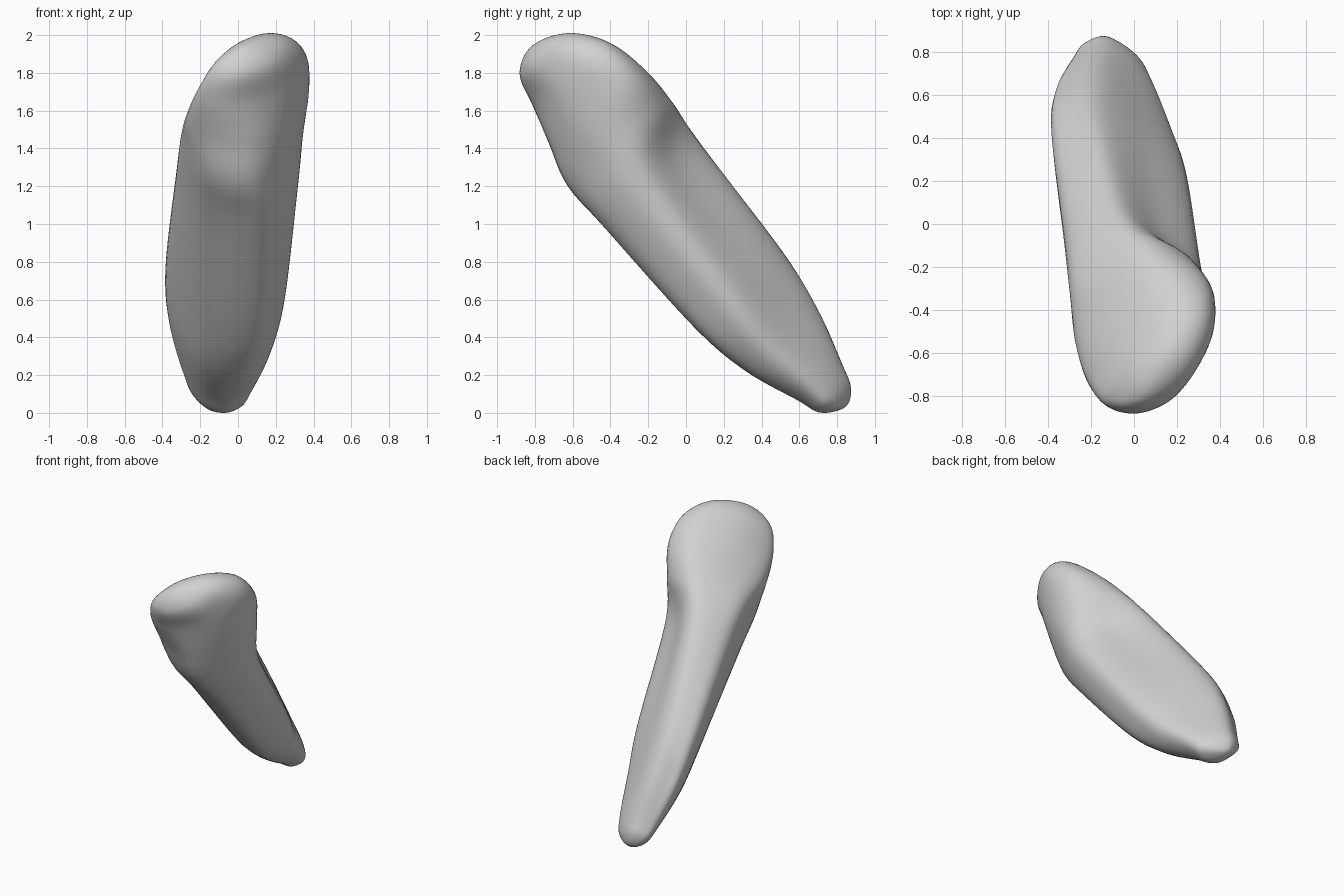
import bpy
import bmesh
from mathutils import Vector

cube = bpy.data.objects.get("Cube")
if cube:
    bpy.data.objects.remove(cube)

# Leaning long axis of the body, and the direction across it (up and back)
AXIS = Vector((0, 0.637, -0.771))
ACROSS = Vector((0, 0.771, 0.637))
SIDE = Vector((1, 0, 0))
ORIGIN = Vector((0, 0, 1))
AROUND, ALONG = 6, 8

# Cross-sections from crown to root: distance along the axis, then eight
# (side, across) points: left, upper left, ridge, groove, right, and underside
SECTIONS = [
    (-1.0, [(-.21, -.1), (-.06, .13), (.17, .28), (.32, .26),
            (.355, .12), (.24, -.1), (.04, -.22), (-.14, -.21)]),
    (-.78, [(-.27, -.04), (-.11, .19), (.12, .34), (.32, .3),
            (.375, .14), (.28, -.12), (.07, -.29), (-.18, -.23)]),
    (-.55, [(-.3, .06), (-.19, .23), (.03, .35), (.24, .27),
            (.34, .08), (.29, -.14), (.08, -.355), (-.19, -.26)]),
    (-.25, [(-.325, .1), (-.24, .26), (-.07, .32), (.12, .16),
            (.3, -.01), (.275, -.19), (.1, -.35), (-.19, -.24)]),
    (.45, [(-.38, .14), (-.3, .265), (-.16, .285), (.05, .13),
           (.235, -.05), (.21, -.2), (.08, -.32), (-.18, -.23)]),
    (.8, [(-.36, .11), (-.3, .2), (-.17, .24), (.02, .1),
          (.165, -.06), (.14, -.18), (.02, -.26), (-.19, -.19)]),
    (1.1, [(-.285, .06), (-.24, .13), (-.14, .16), (-.02, .09),
           (.07, -.01), (.06, -.09), (-.04, -.145), (-.18, -.1)]),
]


def place(side, across, along):
    return ORIGIN + SIDE * side + ACROSS * across + AXIS * along


def spline(a, b, c, d, f):
    """Smooth curve from b to c, guided by a and d."""
    return b + 0.5 * f * (c - a + f * (2 * a - 5 * b + 4 * c - d
                                       + f * (3 * (b - c) + d - a)))


def smooth_ring(points):
    n = len(points)
    return [spline(points[i - 1], points[i], points[(i + 1) % n],
                   points[(i + 2) % n], k / AROUND)
            for i in range(n) for k in range(AROUND)]


def end_rings(ring, centre, shift, scale, tip):
    """Shrunken shoulder ring and single tip point that round off an end."""
    shoulder = [centre + (p - centre) * scale + AXIS * shift for p in ring]
    return shoulder, [tip] * len(ring)


def half_turn(ring):
    half = len(ring) // 2
    return ring[half:] + ring[:half]


# Full list of rings, with rounded ends
rings = [smooth_ring([place(s, v, t) for s, v in pts]) for t, pts in SECTIONS]
crown_shoulder, crown_tip = end_rings(
    rings[0], place(.05, -.08, -1.0), -.17, .64, place(.05, -.03, -1.24))
root_shoulder, root_tip = end_rings(
    rings[-1], place(-.12, .02, 1.1), .13, .68, place(-.12, .03, 1.29))
rings = [crown_tip, crown_shoulder] + rings + [root_shoulder, root_tip]
guide = [half_turn(crown_shoulder)] + rings + [half_turn(root_shoulder)]

# Blend the rings into one skin
skin = []
for i in range(len(rings) - 1):
    for k in range(ALONG):
        skin.append([spline(*quad, k / ALONG) for quad in zip(*guide[i:i + 4])])
skin.append(root_tip)

bm = bmesh.new()
rows = [[bm.verts.new(p) for p in ring] for ring in skin]
for row, following in zip(rows, rows[1:]):
    for j in range(len(row)):
        bm.faces.new((row[j - 1], row[j], following[j], following[j - 1]))
bmesh.ops.remove_doubles(bm, verts=bm.verts, dist=0.0005)
bmesh.ops.recalc_face_normals(bm, faces=bm.faces)

# Stand it on the ground
ground = min(v.co.z for v in bm.verts)
bmesh.ops.translate(bm, verts=bm.verts, vec=(0, 0, -ground))

mesh = bpy.data.meshes.new("tooth_body")
bm.to_mesh(mesh)
bm.free()
tooth = bpy.data.objects.new("tooth_body", mesh)
bpy.context.collection.objects.link(tooth)

# Plain grey surface
GREY = (0.64, 0.64, 0.64, 1)
grey = bpy.data.materials.new("light_grey")
grey.use_nodes = True
grey.diffuse_color = GREY
grey.node_tree.nodes["Principled BSDF"].inputs["Base Color"].default_value = GREY
mesh.materials.append(grey)

bpy.ops.object.select_all(action='DESELECT')
tooth.select_set(True)
bpy.context.view_layer.objects.active = tooth
bpy.ops.object.shade_smooth()
